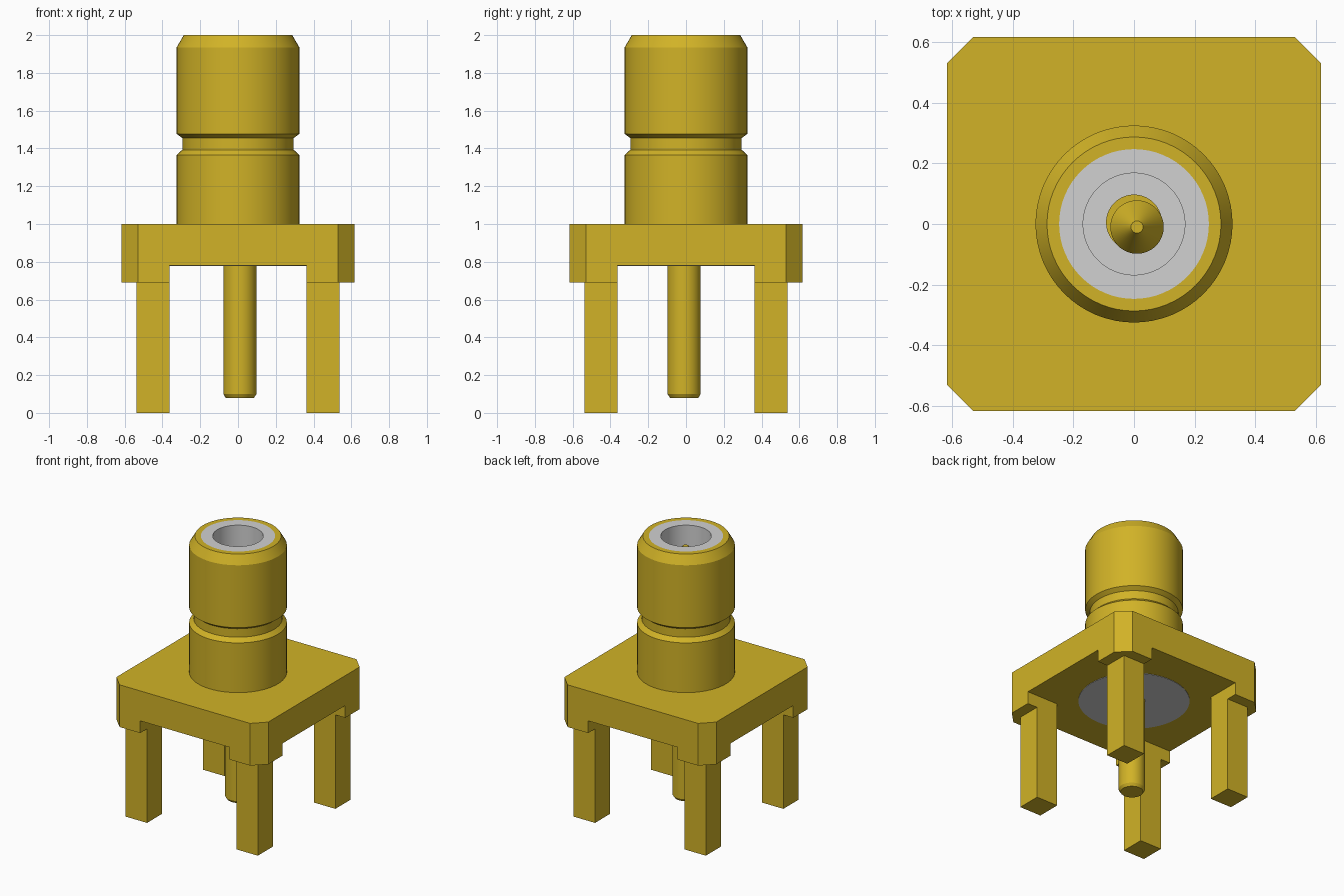
import bpy, bmesh, math
from mathutils import Matrix

cube = bpy.data.objects.get("Cube")
if cube:
    bpy.data.objects.remove(cube, do_unlink=True)


def material(name, rgb):
    m = bpy.data.materials.new(name)
    m.use_nodes = True
    m.diffuse_color = (*rgb, 1)
    m.node_tree.nodes["Principled BSDF"].inputs["Base Color"].default_value = (*rgb, 1)
    return m


gold = material("gold metal", (0.638, 0.448, 0.02))
grey = material("grey insulator", (0.64, 0.64, 0.64))


def finish(name, bm, mat, smooth=False):
    bmesh.ops.remove_doubles(bm, verts=bm.verts, dist=1e-5)
    bmesh.ops.recalc_face_normals(bm, faces=bm.faces)
    me = bpy.data.meshes.new(name)
    bm.to_mesh(me)
    bm.free()
    ob = bpy.data.objects.new(name, me)
    bpy.context.collection.objects.link(ob)
    me.materials.append(mat)
    bpy.ops.object.select_all(action='DESELECT')
    ob.select_set(True)
    bpy.context.view_layer.objects.active = ob
    if smooth:
        bpy.ops.object.shade_smooth_by_angle(angle=math.radians(20))
    return ob


def lathe(name, profile, mat, x=0, y=0, closed=False):
    """Spin a (radius, height) profile round the vertical axis."""
    bm = bmesh.new()
    vs = [bm.verts.new((r, 0, z)) for r, z in profile]
    pairs = list(zip(vs, vs[1:])) + ([(vs[-1], vs[0])] if closed else [])
    edges = [bm.edges.new(p) for p in pairs]
    bmesh.ops.spin(bm, geom=vs + edges, axis=(0, 0, 1), cent=(0, 0, 0),
                   angle=math.tau, steps=64, use_duplicate=False)
    bmesh.ops.translate(bm, verts=bm.verts, vec=(x, y, 0))
    return finish(name, bm, mat, True)


def prism(name, outline, z0, z1, mat):
    bm = bmesh.new()
    face = bm.faces.new([bm.verts.new((x, y, z0)) for x, y in outline])
    top = bmesh.ops.extrude_face_region(bm, geom=[face])["geom"]
    bmesh.ops.translate(bm, vec=(0, 0, z1 - z0),
                        verts=[v for v in top if isinstance(v, bmesh.types.BMVert)])
    return finish(name, bm, mat)


def quarter_turns(points):
    """Repeat points round the four quadrants."""
    out = []
    for i in range(4):
        c, s = round(math.cos(i * math.pi / 2)), round(math.sin(i * math.pi / 2))
        out += [(c * x - s * y, s * x + c * y) for x, y in points]
    return out


HALF, CHAMFER, INNER, OUTER = 0.617, 0.087, 0.363, 0.537
UNDERSIDE, FOOT = 0.78, 0.69

# Square flange with chamfered corners; a cross-shaped recess leaves corner feet
cut = HALF - CHAMFER
flange = prism("flange", quarter_turns([(HALF, cut), (cut, HALF)]), FOOT, 1.0, gold)
cross = prism("recess_cutter", quarter_turns([(1, INNER), (INNER, INNER), (INNER, 1)]),
              0.5, UNDERSIDE, gold)
mod = flange.modifiers.new("recess", 'BOOLEAN')
mod.operation, mod.solver, mod.object = 'DIFFERENCE', 'EXACT', cross
bpy.context.view_layer.objects.active = flange
bpy.ops.object.modifier_apply(modifier=mod.name)
bpy.data.objects.remove(cross, do_unlink=True)

# Four square legs
for side_x, x in (("right", -1), ("left", 1)):
    for side_y, y in (("front", -1), ("back", 1)):
        square = [(INNER, INNER), (OUTER, INNER), (OUTER, OUTER), (INNER, OUTER)]
        prism(f"{side_y}_{side_x}_leg", [(x * a, y * b) for a, b in square],
              0, FOOT, gold)

# Grooved barrel
lathe("barrel", [(0.247, 1.0), (0.325, 1.0), (0.325, 1.365), (0.295, 1.393),
                 (0.295, 1.455), (0.325, 1.477), (0.325, 1.935), (0.287, 2.0),
                 (0.247, 2.0)], gold, closed=True)

# Insulating sleeve with a bore, and its round underside
lathe("insulator_sleeve", [(0, 1.3), (0.168, 1.3), (0.168, 2.0), (0.247, 2.0),
                           (0.247, 1.0), (0, 1.0)], grey)
lathe("insulator_base", [(0, UNDERSIDE - 0.003), (0.37, UNDERSIDE - 0.003),
                         (0.37, UNDERSIDE + 0.005), (0, UNDERSIDE + 0.005)], grey)

# Centre contact: collar, pointed upper pin and chamfered lower pin
lathe("contact_collar", [(0, 1.29), (0.092, 1.29), (0.092, 1.45), (0, 1.45)],
      gold, 0, 0.005)
lathe("contact_pin", [(0, 0.08), (0.075, 0.08), (0.088, 0.1), (0.088, 1.8),
                      (0.02, 1.92), (0, 1.92)], gold, 0.01, -0.01)
